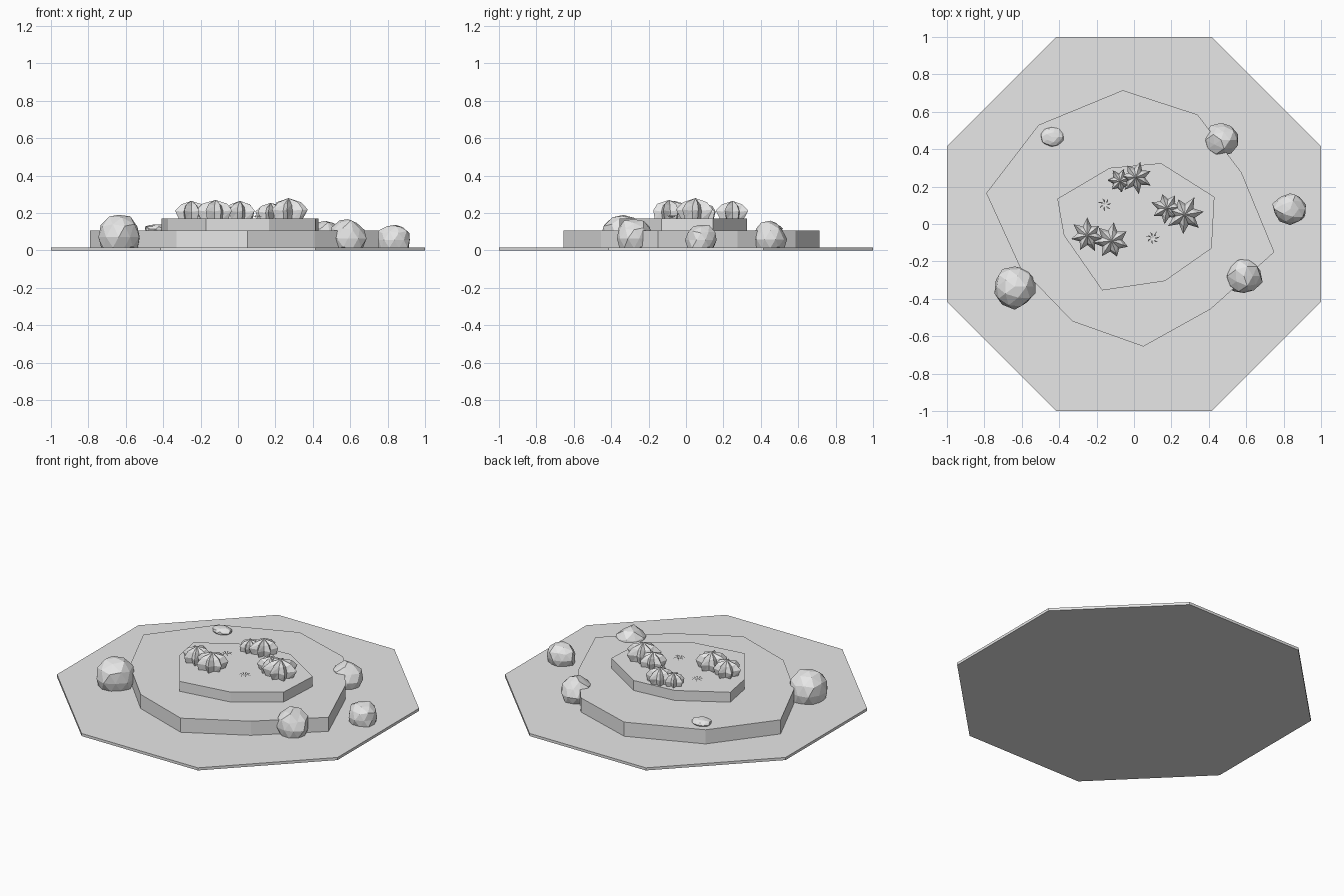
import bpy, bmesh, random
from math import sin, cos, pi
from mathutils import Vector

random.seed(4)
if "Cube" in bpy.data.objects:
    bpy.data.objects.remove(bpy.data.objects["Cube"], do_unlink=True)

stone = bpy.data.materials.new("pale_grey")
stone.use_nodes = True
GREY = (0.8, 0.8, 0.8, 1)
stone.diffuse_color = GREY
stone.node_tree.nodes["Principled BSDF"].inputs["Base Color"].default_value = GREY


def finish(name, bm):
    bmesh.ops.recalc_face_normals(bm, faces=bm.faces)
    mesh = bpy.data.meshes.new(name)
    bm.to_mesh(mesh)
    bm.free()
    mesh.materials.append(stone)
    obj = bpy.data.objects.new(name, mesh)
    bpy.context.collection.objects.link(obj)
    return obj


def slab(name, outline, bottom, top):
    bm = bmesh.new()
    face = bm.faces.new([bm.verts.new((x, y, bottom)) for x, y in outline])
    grown = bmesh.ops.extrude_face_region(bm, geom=[face], use_keep_orig=True)
    lifted = [v for v in grown["geom"] if isinstance(v, bmesh.types.BMVert)]
    bmesh.ops.translate(bm, verts=lifted, vec=(0, 0, top - bottom))
    return finish(name, bm)


def rock(name, x, y, rx, ry, base, top):
    # Faceted dome with a flattened foot
    bm = bmesh.new()
    bmesh.ops.create_icosphere(bm, subdivisions=2, radius=1)
    middle = base + (top - base) * 0.3
    for v in bm.verts:
        d = v.co * random.uniform(0.9, 1.06)
        z = middle + d.z * (top - middle)
        v.co = Vector((x + d.x * rx, y + d.y * ry, max(z, base - 0.005)))
    bmesh.ops.dissolve_degenerate(bm, dist=0.0005, edges=bm.edges)
    return finish(name, bm)


def leafy_lump(bm, x, y, r, height, tips, turn):
    # Star-shaped dome: rings of alternating leaf tips and valleys
    rings = []
    for level, tip, valley in ((-0.05, 0.8, 0.5), (0.45, 1, 0.58), (0.8, 0.66, 0.46)):
        ring = []
        for i in range(tips * 2):
            a = turn + pi * i / tips
            reach = r * (valley if i % 2 else tip * random.uniform(0.88, 1.08))
            lift = level * height * (0.85 if i % 2 and level > 0 else 1)
            ring.append(bm.verts.new((x + reach * cos(a), y + reach * sin(a), 0.17 + lift)))
        rings.append(ring)
    apex = bm.verts.new((x, y, 0.17 + height))
    n = tips * 2
    for i in range(n):
        j = (i + 1) % n
        for low, high in zip(rings, rings[1:]):
            bm.faces.new((low[i], low[j], high[j]))
            bm.faces.new((low[i], high[j], high[i]))
        bm.faces.new((rings[-1][i], rings[-1][j], apex))
    bm.faces.new(rings[0][::-1])


def bush(name, lumps):
    bm = bmesh.new()
    for x, y, r, height in lumps:
        leafy_lump(bm, x, y, r, height, 7, random.uniform(0, pi))
    return finish(name, bm)


def sprig(name, x, y):
    # Thin low blades fanning out from one point
    bm = bmesh.new()
    for i in range(7):
        a = 2 * pi * i / 7
        out = Vector((cos(a), sin(a), 0))
        side = Vector((-sin(a), cos(a), 0)) * 0.004
        root = Vector((x, y, 0.172))
        bend = root + out * 0.022 + Vector((0, 0, 0.014))
        tip = root + out * random.uniform(0.034, 0.045) + side * 2 + Vector((0, 0, 0.006))
        b1, b2 = bm.verts.new(bend - side), bm.verts.new(bend + side)
        bm.faces.new((bm.verts.new(root), b1, b2))
        bm.faces.new((b1, bm.verts.new(tip), b2))
    return finish(name, bm)


# Stepped ground
octagon = [(cos(pi / 8 + k * pi / 4) / cos(pi / 8),
            sin(pi / 8 + k * pi / 4) / cos(pi / 8)) for k in range(8)]
slab("ground_base", octagon, 0, 0.017)
slab("lower_terrace",
     [(-0.06, 0.715), (-0.51, 0.53), (-0.79, 0.165), (-0.61, -0.23), (-0.33, -0.52),
      (0.05, -0.655), (0.41, -0.455), (0.75, -0.15), (0.575, 0.275), (0.34, 0.585)],
     0.01, 0.108)
slab("upper_terrace",
     [(0.145, 0.325), (-0.13, 0.3), (-0.41, 0.135), (-0.375, -0.06), (-0.17, -0.355),
      (0.165, -0.305), (0.415, -0.13), (0.43, 0.145)],
     0.1, 0.172)

# Boulders
rock("boulder_front_right", -0.638, -0.335, 0.114, 0.118, 0.017, 0.197)
rock("boulder_front_left", 0.588, -0.278, 0.1, 0.1, 0.017, 0.172)
rock("boulder_left", 0.835, 0.08, 0.095, 0.085, 0.017, 0.145)
rock("boulder_back_left", 0.465, 0.45, 0.092, 0.09, 0.017, 0.16)
rock("boulder_back_right", -0.44, 0.465, 0.063, 0.053, 0.105, 0.141)

# Planting on the top terrace
bush("bush_front", [(-0.25, -0.06, 0.09, 0.095), (-0.12, -0.09, 0.1, 0.1)])
bush("bush_left", [(0.175, 0.085, 0.085, 0.085), (0.27, 0.05, 0.1, 0.11)])
bush("bush_back", [(-0.075, 0.23, 0.066, 0.075), (0.01, 0.25, 0.085, 0.095)])
sprig("sprig_back", -0.155, 0.105)
sprig("sprig_front", 0.1, -0.075)
